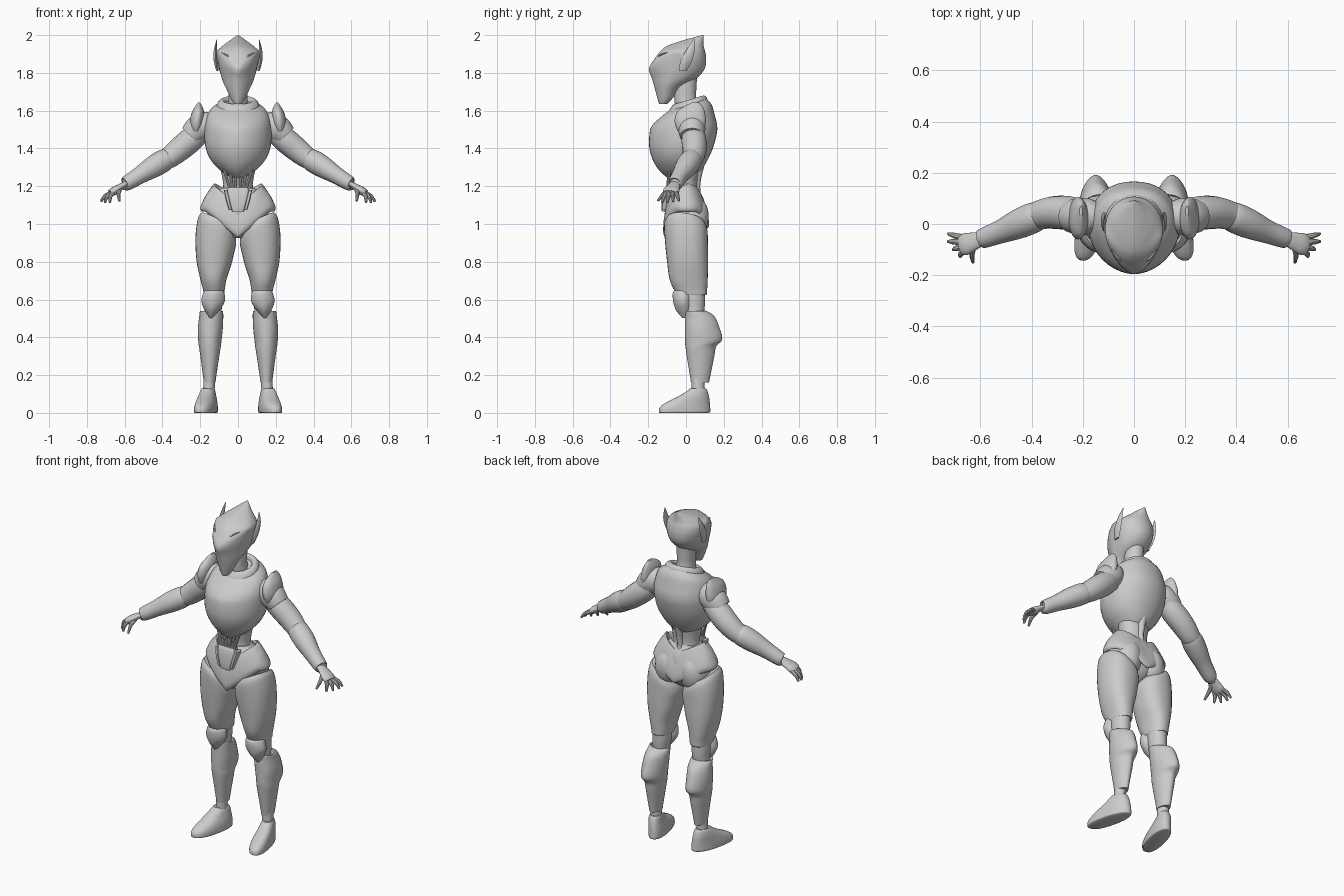
import bpy, bmesh, math
from mathutils import Vector

grey = bpy.data.materials.new("plain grey")
grey.diffuse_color = (0.6, 0.6, 0.6, 1)


def smooth_rows(rows, steps=4):
    """Catmull-Rom interpolation through rows of numbers."""
    out = []
    for i in range(len(rows) - 1):
        a, b = rows[max(i - 1, 0)], rows[i]
        c, d = rows[i + 1], rows[min(i + 2, len(rows) - 1)]
        for k in range(steps):
            t = k / steps
            out.append([0.5 * (2 * q + (r - p) * t + (2 * p - 5 * q + 4 * r - s) * t * t
                               + (3 * q - p - 3 * r + s) * t ** 3)
                        for p, q, r, s in zip(a, b, c, d)])
    return out + [list(rows[-1])]


def skin(name, rings, mirror=False):
    """Bridge rings of points, cap both ends, optionally mirror across x."""
    bm = bmesh.new()
    vs = [[bm.verts.new(p) for p in ring] for ring in rings]
    n = len(vs[0])
    for a, b in zip(vs, vs[1:]):
        for i in range(n):
            j = (i + 1) % n
            bm.faces.new((a[i], a[j], b[j], b[i]))
    for ring in (vs[0], vs[-1]):
        mid = bm.verts.new(sum((v.co for v in ring), Vector()) / n)
        for i in range(n):
            bm.faces.new((ring[i], ring[(i + 1) % n], mid))
    bmesh.ops.recalc_face_normals(bm, faces=bm.faces)
    me = bpy.data.meshes.new(name)
    bm.to_mesh(me)
    bm.free()
    me.materials.append(grey)
    ob = bpy.data.objects.new(name, me)
    bpy.context.collection.objects.link(ob)
    if mirror:
        m = ob.modifiers.new("mirror", 'MIRROR')
        m.use_mirror_merge = False
    return ob


def loft(name, rows, pf=2.0, pb=2.0, warp=None, mirror=False, n=32, steps=4):
    """Rows are (z, centre x, half width, front y, back y); pf, pb set squareness."""
    rings = []
    for z, cx, rx, yf, yb in smooth_rows(rows, steps):
        ring, yc, ry = [], (yf + yb) / 2, (yb - yf) / 2
        for i in range(n):
            a = 2 * math.pi * i / n
            c, s = math.cos(a), math.sin(a)
            e = 2 / (pf if s < 0 else pb)
            p = Vector((cx + max(rx, 0.001) * math.copysign(abs(c) ** e, c),
                        yc + ry * math.copysign(abs(s) ** e, s), z))
            ring.append(warp(p) if warp else p)
        rings.append(ring)
    return skin(name, rings, mirror)


def tube(name, rows, flat=1.0, n=20, steps=4):
    """Mirrored tube; rows are (x, y, z, radius), flat squeezes the thickness."""
    pts = smooth_rows(rows, steps)
    rings = []
    for i, p in enumerate(pts):
        d = (Vector(pts[min(i + 1, len(pts) - 1)][:3]) - Vector(pts[max(i - 1, 0)][:3])).normalized()
        side = Vector((0, 1, 0))
        if abs(d.y) > 0.9:
            side = Vector((1, 0, 0))
        side = (side - d * side.dot(d)).normalized()
        up = d.cross(side)
        rings.append([Vector(p[:3]) + p[3] * (side * math.cos(2 * math.pi * k / n)
                      + up * flat * math.sin(2 * math.pi * k / n)) for k in range(n)])
    return skin(name, rings, True)


# Helmet with a ridged face, V-shaped brow and swept-back crest
def brow(p):
    if p.y < 0:
        bump = max(0, 1 - abs(p.z - 1.84) / 0.1) * min(1, -p.y / 0.05)
        p.z += 0.55 * abs(p.x) * bump
    return p


loft("helmet", [(1.635, 0, .02, -.142, -.10), (1.66, 0, .036, -.15, -.075),
                (1.72, 0, .064, -.166, -.03), (1.77, 0, .09, -.18, .055),
                (1.82, 0, .106, -.196, .098), (1.87, 0, .114, -.168, .107),
                (1.91, 0, .109, -.14, .102), (1.94, 0, .085, -.105, .094),
                (1.965, 0, .052, -.04, .092), (1.985, 0, .025, .03, .092),
                (2.0, 0, .002, .086, .092)], pf=1.6, pb=2.1, warp=brow, n=40)


# Ear blades and small brow ridges
def lean_ear(p):
    p.y += 0.35 * (p.z - 1.86)
    return p


loft("ear_blade", [(1.81, .108, .006, -.02, .02), (1.86, .118, .01, -.03, .03),
                   (1.92, .12, .008, -.02, .025), (1.978, .112, .001, -.003, .003)],
     pf=1.3, pb=1.3, warp=lean_ear, mirror=True, n=12)
tube("brow_ridge", [(.035, -.153, 1.872, .002), (.062, -.132, 1.895, .007),
                    (.088, -.098, 1.908, .002)], flat=.6, n=8)

# Neck and tilted collar
loft("neck", [(1.58, 0, .06, -.05, .075), (1.66, 0, .05, -.062, .055),
              (1.72, 0, .05, -.06, .055), (1.79, 0, .05, -.055, .06)])


def slope(p):
    t = min(1, max(0, (p.z - 1.5) / 0.14))
    p.z += 0.3 * t * (p.y - 0.01)
    return p


loft("collar", [(1.60, 0, .115, -.095, .12), (1.635, 0, .11, -.085, .112),
                (1.655, 0, .092, -.068, .095), (1.65, 0, .075, -.055, .08),
                (1.62, 0, .07, -.05, .075)], warp=slope)

# Chest armour with a slight keel
loft("chest", [(1.245, 0, .04, -.10, .035), (1.285, 0, .095, -.143, .08),
               (1.34, 0, .145, -.176, .115), (1.41, 0, .173, -.195, .145),
               (1.50, 0, .178, -.19, .166), (1.56, 0, .168, -.165, .152),
               (1.605, 0, .145, -.122, .135), (1.635, 0, .10, -.08, .108)],
     pf=1.85, pb=2.2, warp=slope, n=40)

# Waist core, spine and belly struts
loft("waist", [(1.04, 0, .13, -.08, .085), (1.14, 0, .092, -.075, .07),
               (1.21, 0, .078, -.07, .06), (1.32, 0, .10, -.09, .075)])
loft("spine", [(1.08, 0, .022, .05, .095), (1.20, 0, .018, .03, .075),
               (1.32, 0, .025, .05, .10)], n=12)
for i, (x0, x1) in enumerate([(.012, .016), (.03, .045), (.045, .075)]):
    tube(f"belly_strut_{i + 1}", [(x0, -.105, 1.15, .008), (x0, -.098, 1.19, .008),
                                  (x1, -.088, 1.29, .008)], n=10)

# Buckle plate with side lugs
loft("buckle", [(1.065, 0, .03, -.128, -.09), (1.09, 0, .036, -.13, -.09),
                (1.15, 0, .052, -.125, -.085), (1.19, 0, .056, -.115, -.075),
                (1.192, 0, .045, -.108, -.08)], pf=5, pb=5, steps=2)
loft("buckle_lug", [(1.075, .04, .008, -.127, -.08), (1.13, .054, .010, -.125, -.08),
                    (1.18, .066, .009, -.115, -.07)], pf=4, pb=4, mirror=True, n=16)

# Pelvis body and buttocks
loft("pelvis", [(.925, 0, .04, -.06, .03), (.96, 0, .09, -.09, .075),
                (1.02, 0, .145, -.108, .10), (1.08, 0, .165, -.112, .105),
                (1.14, 0, .14, -.098, .09), (1.19, 0, .09, -.07, .06)])
loft("buttock", [(.93, .08, .03, 0, .06), (.97, .082, .07, -.05, .103),
                 (1.03, .082, .082, -.06, .12), (1.09, .078, .07, -.05, .112),
                 (1.14, .07, .03, 0, .08)], mirror=True)


# Hip belt: high at the sides, dipping to a V front and back
def dip(p):
    k = 0.14 if p.y < 0 else 0.09
    p.z -= k * max(0, 1 - abs(p.x) / 0.17)
    return p


loft("hip_belt", [(1.09, 0, .17, -.09, .09), (1.065, 0, .188, -.105, .112),
                  (1.09, 0, .199, -.12, .122), (1.15, 0, .172, -.118, .112),
                  (1.215, 0, .14, -.105, .09), (1.24, 0, .122, -.092, .075),
                  (1.20, 0, .105, -.08, .065)], warp=dip, n=48)


# Thigh shells with a sloping upper rim
def rim(p):
    t = min(1, max(0, (p.z - 0.85) / 0.14))
    p.z += t * (0.5 * (p.x - 0.12) - 0.15 * p.y)
    return p


loft("thigh", [(.66, .128, .045, -.045, .085), (.625, .128, .052, -.045, .108),
               (.655, .128, .058, -.065, .112), (.71, .130, .070, -.088, .115),
               (.80, .125, .094, -.10, .117), (.91, .118, .107, -.112, .116),
               (.985, .112, .100, -.115, .113), (1.02, .11, .085, -.10, .098)],
     pf=2.2, pb=2.3, warp=rim, mirror=True)

# Knees
loft("knee_joint", [(.46, .138, .042, .01, .085), (.55, .132, .046, -.01, .098),
                    (.60, .13, .05, -.015, .10), (.70, .128, .05, -.03, .10)], mirror=True)
loft("knee_pad", [(.652, .128, .046, -.058, .025), (.635, .128, .056, -.070, .032),
                  (.59, .132, .062, -.068, .03), (.545, .137, .04, -.054, .028),
                  (.503, .143, .008, -.02, .015)], pf=1.7, pb=2, mirror=True, steps=3)


# Shin guards with a pointed calf fin
def calf(p):
    if p.y > 0.08:
        p.z += 0.3 * (p.y - 0.08) * max(0, 1 - abs(p.z - 0.45) / 0.15)
    return p


loft("shin", [(.16, .150, .031, .026, .122), (.20, .150, .036, .02, .13),
              (.30, .149, .050, .004, .150), (.345, .149, .057, -.002, .160),
              (.375, .149, .061, -.005, .192), (.44, .147, .066, -.006, .172),
              (.505, .142, .064, -.006, .145), (.54, .140, .060, -.004, .095),
              (.50, .140, .050, .01, .08)], pf=2.1, pb=1.7, warp=calf, mirror=True)


# Ankles and turned-out feet
def toe_out(p):
    p.x -= 0.22 * (p.y - 0.07)
    return p


loft("ankle", [(.08, .155, .031, .03, .098), (.20, .152, .03, .03, .098)], mirror=True)
loft("foot", [(0, .152, .048, -.138, .118), (.006, .152, .053, -.143, .128),
              (.03, .152, .053, -.138, .128), (.055, .153, .05, -.105, .126),
              (.085, .156, .044, -.045, .122), (.115, .157, .037, .005, .114),
              (.13, .157, .03, .022, .105)], pf=2.4, pb=2.2, warp=toe_out, mirror=True)

# Shoulder joints and pads
tube("shoulder_joint", [(.13, .03, 1.545, .045), (.17, .03, 1.53, .068),
                        (.215, .03, 1.50, .072), (.25, .03, 1.465, .062)])
loft("shoulder_pad", [(1.465, .222, .012, -.01, .06), (1.49, .222, .028, -.042, .088),
                      (1.54, .218, .038, -.06, .105), (1.59, .212, .033, -.05, .10),
                      (1.62, .208, .02, -.015, .09), (1.642, .207, .006, .03, .07)], mirror=True)

# Arms
tube("upper_arm", [(.20, .035, 1.485, .058), (.25, .042, 1.445, .066),
                   (.31, .045, 1.395, .064), (.37, .036, 1.348, .056),
                   (.42, .02, 1.325, .045)])
tube("forearm", [(.38, .03, 1.342, .045), (.376, .031, 1.345, .055), (.40, .022, 1.332, .060),
                 (.45, .0, 1.302, .058), (.52, -.03, 1.258, .046),
                 (.59, -.056, 1.215, .039), (.60, -.06, 1.21, .03)])

# Hands with four fingers and a thumb
tube("palm", [(.585, -.055, 1.218, .026), (.62, -.066, 1.198, .034),
              (.655, -.078, 1.176, .043), (.675, -.083, 1.162, .038)], flat=.5)
digits = [(.668, -.052, 1.165, .725, -.038, 1.122), (.675, -.070, 1.162, .725, -.068, 1.118),
          (.672, -.090, 1.162, .705, -.100, 1.112), (.662, -.106, 1.166, .678, -.127, 1.112),
          (.625, -.085, 1.185, .628, -.150, 1.122)]
for i, (ax, ay, az, bx, by, bz) in enumerate(digits):
    mx, my, mz = (ax + bx) / 2 + .006, (ay + by) / 2, (az + bz) / 2 + .006
    tube(f"finger_{i + 1}" if i < 4 else "thumb",
         [(ax, ay, az, .012), (mx, my, mz, .011), (bx, by, bz, .006)], n=10, steps=3)

# Smooth shading with sharp rims
for ob in bpy.context.collection.objects:
    ob.select_set(True)
    bpy.context.view_layer.objects.active = ob
bpy.ops.object.shade_smooth_by_angle(angle=math.radians(35))
